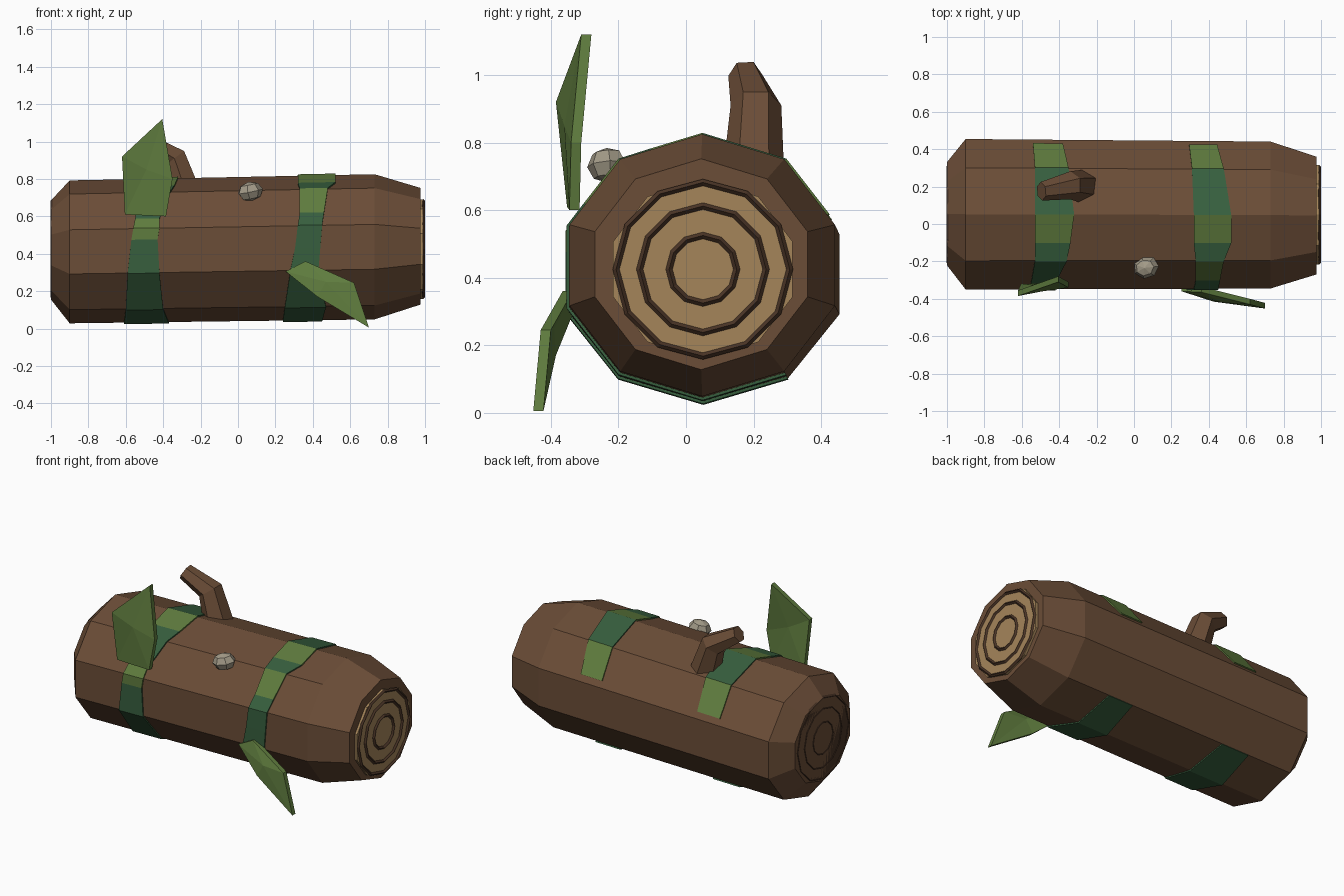
import bpy, bmesh
from math import cos, sin, radians, pi
from mathutils import Vector

if "Cube" in bpy.data.objects:
    bpy.data.objects.remove(bpy.data.objects["Cube"])


def material(name, hexcol):
    rgb = [int(hexcol[i:i + 2], 16) / 255 for i in (0, 2, 4)]
    m = bpy.data.materials.new(name)
    m.diffuse_color = [((c + .055) / 1.055) ** 2.4 for c in rgb] + [1]
    m.use_nodes = True
    m.node_tree.nodes["Principled BSDF"].inputs["Base Color"].default_value = m.diffuse_color
    return m


BARK = material("bark", "6b4d37")
DARK = material("dark_wood", "4a3426")
TAN = material("cut_wood", "a5855a")
GREEN = material("moss_dark", "375f3e")
LIGHT = material("moss_light", "5f7c3e")
STONE = material("stone", "a39b88")


def make(name, verts, faces, mats, idx=None):
    me = bpy.data.meshes.new(name)
    me.from_pydata([tuple(v) for v in verts], [], faces)
    for m in mats:
        me.materials.append(m)
    if idx:
        for p, i in zip(me.polygons, idx):
            p.material_index = i
    bm = bmesh.new()
    bm.from_mesh(me)
    bmesh.ops.recalc_face_normals(bm, faces=bm.faces)
    bm.to_mesh(me)
    bm.free()
    ob = bpy.data.objects.new(name, me)
    bpy.context.collection.objects.link(ob)
    return ob


def loft(name, rings, mat):
    n = len(rings[0])
    faces = [(k * n + i, k * n + (i + 1) % n, (k + 1) * n + (i + 1) % n, (k + 1) * n + i)
             for k in range(len(rings) - 1) for i in range(n)]
    last = (len(rings) - 1) * n
    faces += [tuple(range(n)), tuple(range(last, last + n))]
    return make(name, [v for r in rings for v in r], faces, [mat])


# log: ten-sided, tapered at both ends (x, centre y, centre z, radius y, radius z)
SECTIONS = [(-1.0, .055, .42, .29, .265), (-.9, .052, .41, .423, .382),
            (.73, .048, .437, .413, .388), (.975, .045, .44, .331, .312)]


def ring(x, cy, cz, ry, rz, n=10):
    return [(x, cy + ry * cos(pi / 2 + 2 * pi * i / n), cz + rz * sin(pi / 2 + 2 * pi * i / n))
            for i in range(n)]


loft("log", [ring(*s) for s in SECTIONS], BARK)

# cut ends with growth rings
loft("cut_face_right", [ring(.96, .05, .425, .279, .266), ring(.99, .05, .425, .279, .266)], TAN)
loft("cut_face_left", [ring(-.99, .055, .42, .27, .25), ring(-1.0, .055, .42, .265, .245)], DARK)
for side, x in (("right", .99), ("left", -.993)):
    for k, r in enumerate((.1, .187, .257)):
        bpy.ops.mesh.primitive_torus_add(location=(x, .05, .425), rotation=(0, pi / 2, 0),
                                         major_segments=12, minor_segments=4,
                                         major_radius=r, minor_radius=.01)
        ob = bpy.context.object
        ob.name = f"growth_ring_{side}_{k + 1}"
        ob.data.materials.append(DARK)


# moss bands wrapped round the log
def on_log(x, deg, off):
    a, b = SECTIONS[1], SECTIONS[2]
    t = (x - a[0]) / (b[0] - a[0])
    cy, cz, ry, rz = [a[i] + t * (b[i] - a[i]) for i in range(1, 5)]
    k = cos(radians(18)) / cos(radians((deg - 18) % 36 - 18))
    p = radians(deg)
    return (x, cy + (ry * k + off) * cos(p), cz + (rz * k + off) * sin(p))


def band(name, stops):
    # stops: angle, left x, right x, colour index of the segment that follows
    verts, faces, idx = [], [], []
    for deg, x0, x1, c in stops:
        b = len(verts)
        for off in (-.012, .008):
            verts += [on_log(x0, deg, off), on_log(x1, deg, off)]
        if b:
            q = b - 4
            loop = (0, 1, 3, 2)
            for i in range(4):
                s, e = loop[i], loop[(i + 1) % 4]
                faces.append((q + s, q + e, b + e, b + s))
                idx.append(stops[b // 4 - 1][3])
    n = len(verts) - 4
    faces += [(0, 1, 3, 2), (n, n + 1, n + 3, n + 2)]
    make(name, verts, faces, [GREEN, LIGHT], idx + [stops[0][3], stops[-1][3]])


band("moss_band_left", [
    (24, -.54, -.38, 1), (54, -.53, -.35, 0), (90, -.53, -.32, 1), (112, -.53, -.34, 0),
    (126, -.53, -.36, 0), (153, -.55, -.42, 1), (162, -.56, -.42, 1), (171, -.57, -.43, 0),
    (198, -.59, -.42, 0), (234, -.60, -.40, 0), (270, -.61, -.37, 0), (306, -.59, -.40, 0)])
band("moss_band_right", [
    (24, .295, .445, 1), (54, .31, .48, 0), (90, .32, .52, 1), (112, .32, .52, 0),
    (126, .33, .48, 1), (150, .33, .46, 0), (162, .32, .45, 0), (180, .305, .44, 0),
    (198, .28, .43, 0), (234, .25, .47, 0), (270, .24, .45, 0), (306, .26, .43, 0)])


# leaves: outline, raised rib point in front, flat copy behind
def leaf(name, outline, centre, mat, thick=.03):
    n = len(outline)
    verts = outline + [(x, y + thick, z) for x, y, z in outline]
    verts += [centre, (centre[0], centre[1] + thick, centre[2])]
    faces = []
    for i in range(n):
        j = (i + 1) % n
        faces += [(i, j, 2 * n), (n + j, n + i, 2 * n + 1), (i, n + i, n + j, j)]
    make(name, verts, faces, [mat])


leaf("leaf_left", [(-.405, -.31, 1.12), (-.62, -.385, .92), (-.605, -.352, .61),
                   (-.385, -.345, .60), (-.35, -.34, .80)], (-.49, -.36, .85), LIGHT)
leaf("leaf_right", [(.255, -.36, .305), (.36, -.365, .36), (.62, -.43, .245),
                    (.70, -.452, .005), (.425, -.415, .17)], (.47, -.42, .25), LIGHT)


# broken branch: bent six-sided stub
def tilted_ring(c, axis, r, n=6):
    a = Vector(axis).normalized()
    u = Vector((0, 1, 0))
    u = (u - a * u.dot(a)).normalized()
    v = a.cross(u)
    return [Vector(c) + r * (cos(2 * pi * i / n) * u + sin(2 * pi * i / n) * v) for i in range(n)]


loft("branch", [tilted_ring((-.275, .2, .72), (-.15, 0, 1), .09),
                tilted_ring((-.34, .207, .91), (-.6, 0, .8), .075),
                tilted_ring((-.495, .175, 1.0), (-.85, -.1, .5), .05)], BARK)

# pebble resting on the log
bpy.ops.mesh.primitive_uv_sphere_add(segments=7, ring_count=4, radius=1,
                                     location=(.065, -.232, .733), rotation=(0, -.2, .3))
ob = bpy.context.object
ob.name = "pebble"
ob.scale = (.07, .06, .052)
ob.data.materials.append(STONE)
